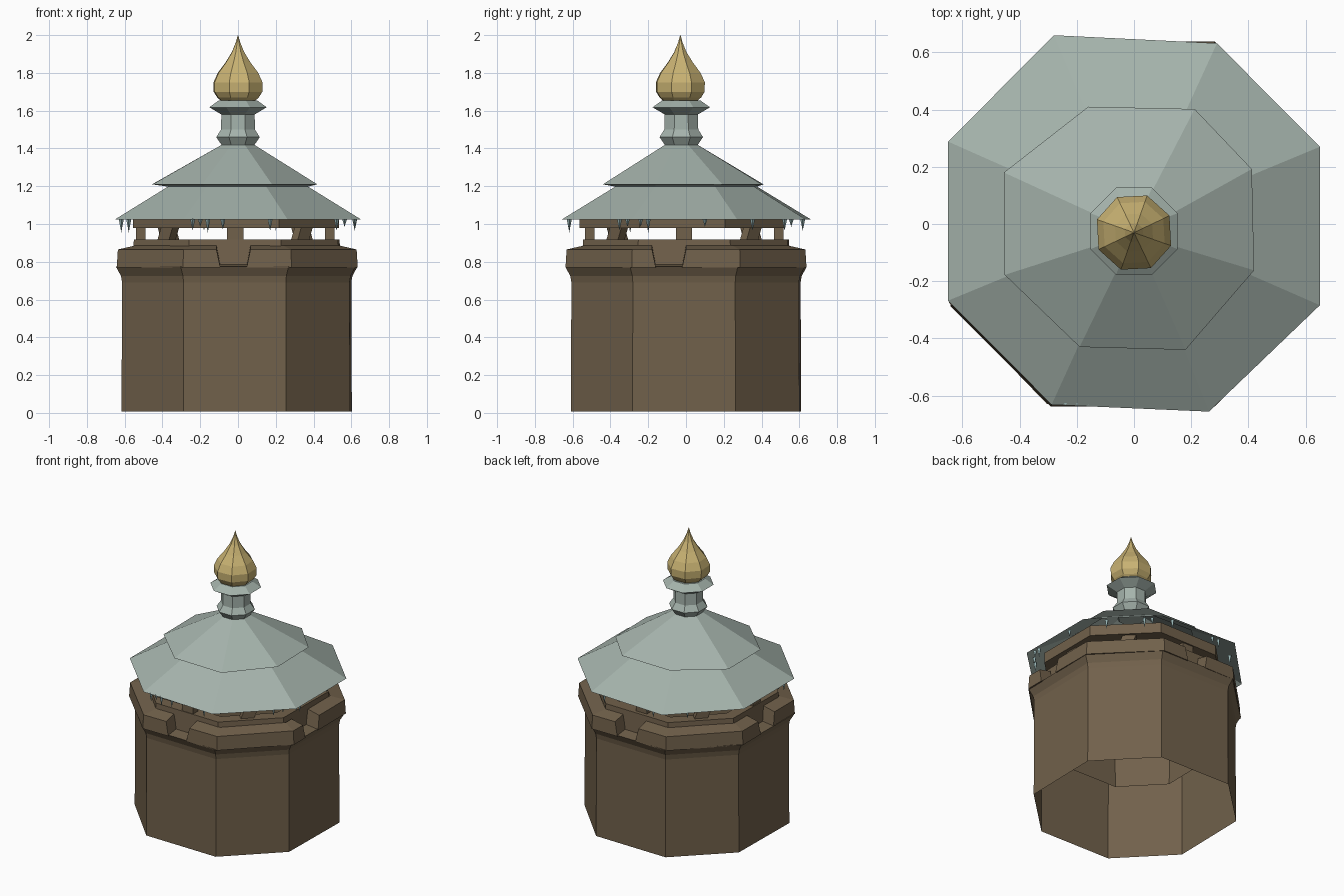
import bpy, bmesh, math
from mathutils import Vector

if "Cube" in bpy.data.objects:
    bpy.data.objects.remove(bpy.data.objects["Cube"])

def material(name, rgb):
    m = bpy.data.materials.new(name)
    m.diffuse_color = (*rgb, 1)
    m.use_nodes = True
    m.node_tree.nodes["Principled BSDF"].inputs["Base Color"].default_value = m.diffuse_color
    return m

WOOD = material("brown wood", (0.165, 0.119, 0.070))
ROOF = material("pale green roof", (0.375, 0.45, 0.41))
GOLD = material("old gold", (0.58, 0.445, 0.17))
ICE = material("ice", (0.30, 0.44, 0.44))

def make(name, verts, faces, mat):
    me = bpy.data.meshes.new(name)
    me.from_pydata(verts, [], faces)
    me.materials.append(mat)
    bm = bmesh.new()
    bm.from_mesh(me)
    bmesh.ops.recalc_face_normals(bm, faces=bm.faces)
    bm.to_mesh(me)
    bm.free()
    ob = bpy.data.objects.new(name, me)
    bpy.context.collection.objects.link(ob)
    return ob

def octagon(h, z, cx=0, cy=0, rot=0, k=0.4142):
    """Octagon ring with flats on the axes; h half width, k half side / h."""
    a, b = math.cos(math.radians(rot)), math.sin(math.radians(rot))
    pts = [(1, k), (k, 1), (-k, 1), (-1, k), (-1, -k), (-k, -1), (k, -1), (1, -k)]
    return [(cx + h * (x * a - y * b), cy + h * (x * b + y * a), z) for x, y in pts]

def loft(name, rings, mat, wrap=False, caps=False):
    """Skin rings of eight points; wrap joins last to first."""
    verts = [v for r in rings for v in r]
    n = len(rings)
    faces = []
    for a in range(n if wrap else n - 1):
        b = (a + 1) % n
        for i in range(8):
            j = (i + 1) % 8
            faces.append((a * 8 + i, a * 8 + j, b * 8 + j, b * 8 + i))
    if caps:
        faces += [tuple(range(7, -1, -1)), tuple(range((n - 1) * 8, n * 8))]
    return make(name, verts, faces, mat)

# Hollow tower wall: outside skin, ledge, upstand, and the inner shaft hanging inside
WK = 0.45
loft("tower_wall", [octagon(h, z, -.007, 0, -1, WK) for h, z in
                    ((0.605, 0.008), (0.602, 0.69), (0.608, 0.725), (0.635, 0.775), (0.55, 0.785),
                     (0.54, 0.918), (0.46, 0.918), (0.44, 0.43))], WOOD)

# Parapet blocks on the ledge, running corner to corner between four notches
def on_face(q, h, t):
    """Point on face q (0 = front, counterclockwise), t along the face."""
    a = q * math.pi / 2
    x, y = t, -h
    return Vector((x * math.cos(a) - y * math.sin(a), x * math.sin(a) + y * math.cos(a), 0))

notch = [-0.02, -0.09, -0.02, -0.02]
for q in range(4):
    nxt = (q + 1) % 4
    verts, faces = [], []
    for s in range(4):
        for h, z, bev in ((0.638, 0.77, 0), (0.632, 0.865, 0.02), (0.545, 0.885, 0.02), (0.545, 0.78, 0)):
            c = h * WK
            p = (on_face(q, h, notch[q] + 0.07 + bev), on_face(q, h, c),
                 on_face(nxt, h, -c), on_face(nxt, h, notch[nxt] - 0.07 - bev))[s]
            verts.append((p.x - .004, p.y, z))
    for s in range(3):
        for k in range(4):
            l = (k + 1) % 4
            faces.append((s * 4 + k, s * 4 + 4 + k, s * 4 + 4 + l, s * 4 + l))
    faces += [(0, 1, 2, 3), (15, 14, 13, 12)]
    make(f"parapet_{q + 1}", verts, faces, WOOD)

# Short posts in the middle of each side, the diagonal ones leaning
for i in range(8):
    a = i * math.pi / 4
    out = Vector((math.cos(a), math.sin(a), 0))
    side = Vector((-out.y, out.x, 0))
    lean = 0.02 if i % 2 else 0.0
    verts = []
    for z, r, sh in ((0.90, 0.50, -lean), (1.0, 0.50, lean)):
        for u, w in ((-1, -1), (1, -1), (1, 1), (-1, 1)):
            p = out * (r + 0.025 * u) + side * (0.043 * w + sh)
            verts.append((p.x - .015, p.y - .01, z))
    make(f"post_{i + 1}", verts, [(3, 2, 1, 0), (4, 5, 6, 7), (0, 1, 5, 4), (1, 2, 6, 5),
                                  (2, 3, 7, 6), (3, 0, 4, 7)], WOOD)

# Beam ring carrying the roof
loft("roof_beam", [octagon(h, z, -.01, -.02) for h, z in
                   ((0.545, 0.978), (0.545, 1.05), (0.465, 1.05), (0.465, 0.978))], WOOD, wrap=True)

# Two-tier roof skin with slightly uneven eaves
LOW = [(.65, .27), (.29, .632), (-.28, .66), (-.65, .288), (-.65, -.268), (-.288, -.632), (.262, -.656), (.65, -.284)]
TOP = [(.412, .192), (.212, .402), (-.16, .41), (-.455, .18), (-.452, -.178), (-.19, -.43), (.18, -.44), (.42, -.162)]

def scaled(pts, s, z):
    return [(x * s, y * s, z) for x, y in pts]

loft("roof", [scaled(LOW, 1, 1.025), scaled(LOW, 0.57, 1.198), scaled(TOP, 1, 1.21),
              octagon(0.085, 1.42, 0, -.025)], ROOF)

# Neck with two mouldings
loft("neck", [octagon(h, z, 0, -.025) for h, z in
              ((0.08, 1.40), (0.088, 1.42), (0.115, 1.46), (0.09, 1.50), (0.088, 1.58),
               (0.152, 1.618), (0.10, 1.655))], ROOF, caps=True)

# Onion-shaped finial
loft("finial", [octagon(h, z, 0, -.03, 3) for h, z in
                ((0.08, 1.645), (0.108, 1.67), (0.126, 1.70), (0.127, 1.75), (0.105, 1.80), (0.065, 1.855),
                 (0.032, 1.91), (0.012, 1.96), (0.001, 2.0))], GOLD, caps=True)

# Icicles under the eaves: side (halves are diagonal), position along side, length
verts, faces = [], []
for q, t, length in ((0, -.24, .05), (0, -.20, .03), (0, -.16, .06), (0, -.08, .045), (0, .17, .05),
                     (1, -.24, .03), (1, -.20, .05), (1, .10, .03),
                     (2, .18, .05), (2, .13, .03), (2, -.20, .05), (3, .20, .06), (3, .14, .03),
                     (0.5, .12, .05), (0.5, .18, .03), (1.5, -.12, .05), (1.5, .12, .05), (1.5, .17, .03),
                     (2.5, -.1, .05), (3.5, -.2, .06)):
    p = on_face(q, 0.618, t)
    n = len(verts)
    for k in range(4):
        verts.append((p.x + 0.014 * math.cos(k * math.pi / 2), p.y + 0.014 * math.sin(k * math.pi / 2), 1.03))
    verts.append((p.x, p.y, 1.015 - length))
    faces += [(n + (k + 1) % 4, n + k, n + 4) for k in range(4)] + [(n, n + 1, n + 2, n + 3)]
make("icicles", verts, faces, ICE)
